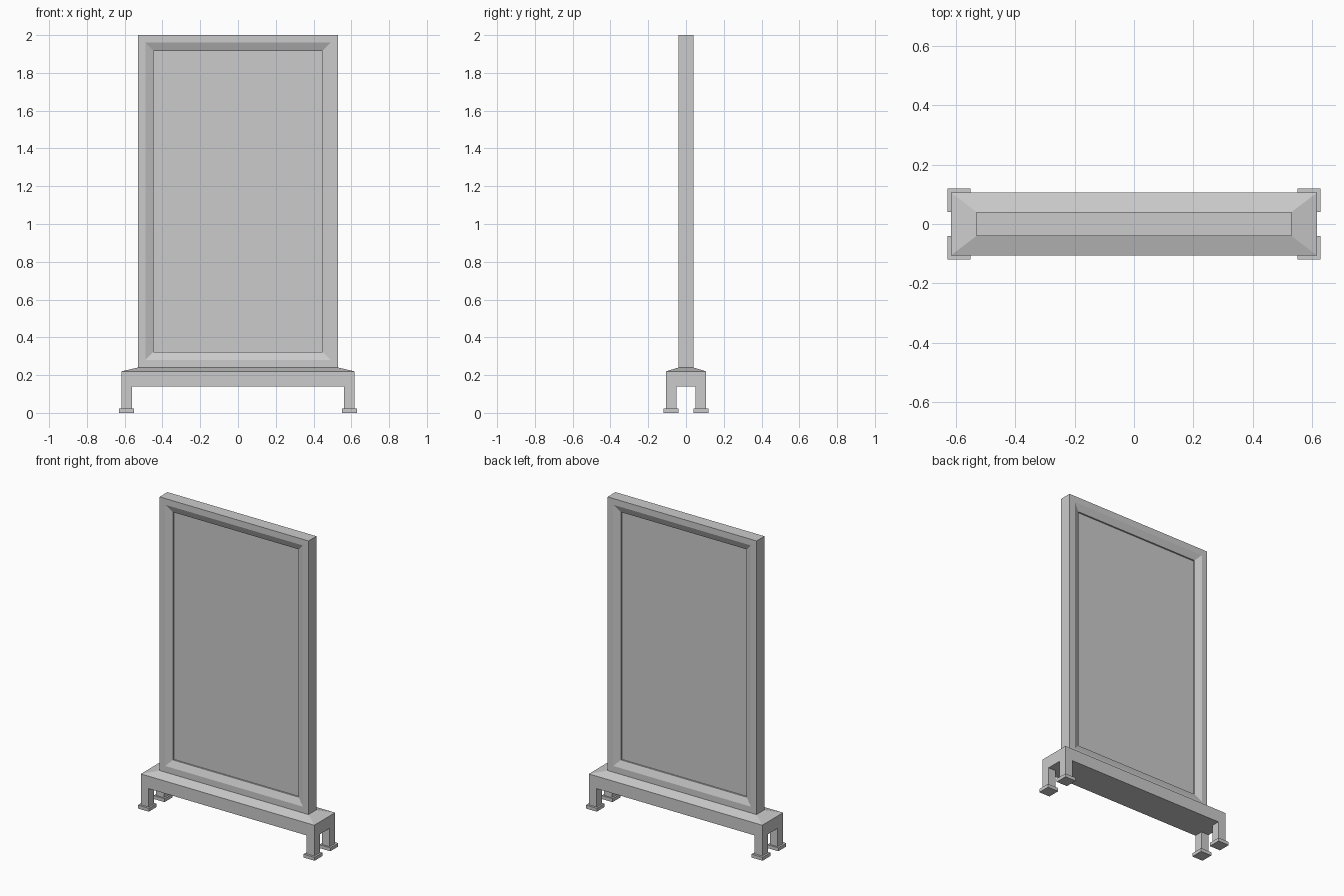
import bpy, bmesh

if "Cube" in bpy.data.objects:
    bpy.data.objects.remove(bpy.data.objects["Cube"])


def make_object(name, bm):
    bmesh.ops.recalc_face_normals(bm, faces=bm.faces)
    mesh = bpy.data.meshes.new(name)
    bm.to_mesh(mesh)
    bm.free()
    obj = bpy.data.objects.new(name, mesh)
    bpy.context.collection.objects.link(obj)
    return obj


def box_bm(lo, hi):
    bm = bmesh.new()
    bmesh.ops.create_cube(bm, size=1)
    for v in bm.verts:
        v.co = [(a + b) / 2 + c * (b - a) for a, b, c in zip(lo, hi, v.co)]
    bm.normal_update()
    return bm


# Upright board: slab with a sloped, stepped recess on both large faces
bm = box_bm((-0.53, -0.04, 0.24), (0.53, 0.04, 2.0))
for face in [f for f in bm.faces if abs(f.normal.y) > 0.9]:
    inward = -face.normal.copy()
    for width, depth in ((0.04, 0), (0.043, 0.018), (0, 0.01)):
        if width:
            bmesh.ops.inset_region(bm, faces=[face], thickness=width, use_even_offset=True)
        else:
            # straight step down to the panel
            new = bmesh.ops.extrude_discrete_faces(bm, faces=[face])
            face = new["faces"][0]
        for v in face.verts:
            v.co += inward * depth
make_object("framed_board", bm)

# Base plinth: box with a low hipped top that rises to the board
bm = box_bm((-0.617, -0.106, 0.14), (0.617, 0.106, 0.22))
top = next(f for f in bm.faces if f.normal.z > 0.9)
bmesh.ops.inset_region(bm, faces=[top], thickness=0.05)
for v in top.verts:
    v.co.x = 0.53 if v.co.x > 0 else -0.53
    v.co.y = 0.04 if v.co.y > 0 else -0.04
    v.co.z = 0.24
make_object("base_plinth", bm)

# Four legs with flat foot pads
for sx, side in ((-1, "left"), (1, "right")):
    for sy, end in ((-1, "front"), (1, "back")):
        for part, x0, x1, y0, y1, z0, z1 in (
            ("leg", 0.562, 0.617, 0.05, 0.106, 0.022, 0.14),
            ("foot", 0.551, 0.629, 0.04, 0.12, 0.0, 0.022),
        ):
            xs, ys = sorted((sx * x0, sx * x1)), sorted((sy * y0, sy * y1))
            make_object(f"{end}_{side}_{part}",
                        box_bm((xs[0], ys[0], z0), (xs[1], ys[1], z1)))
